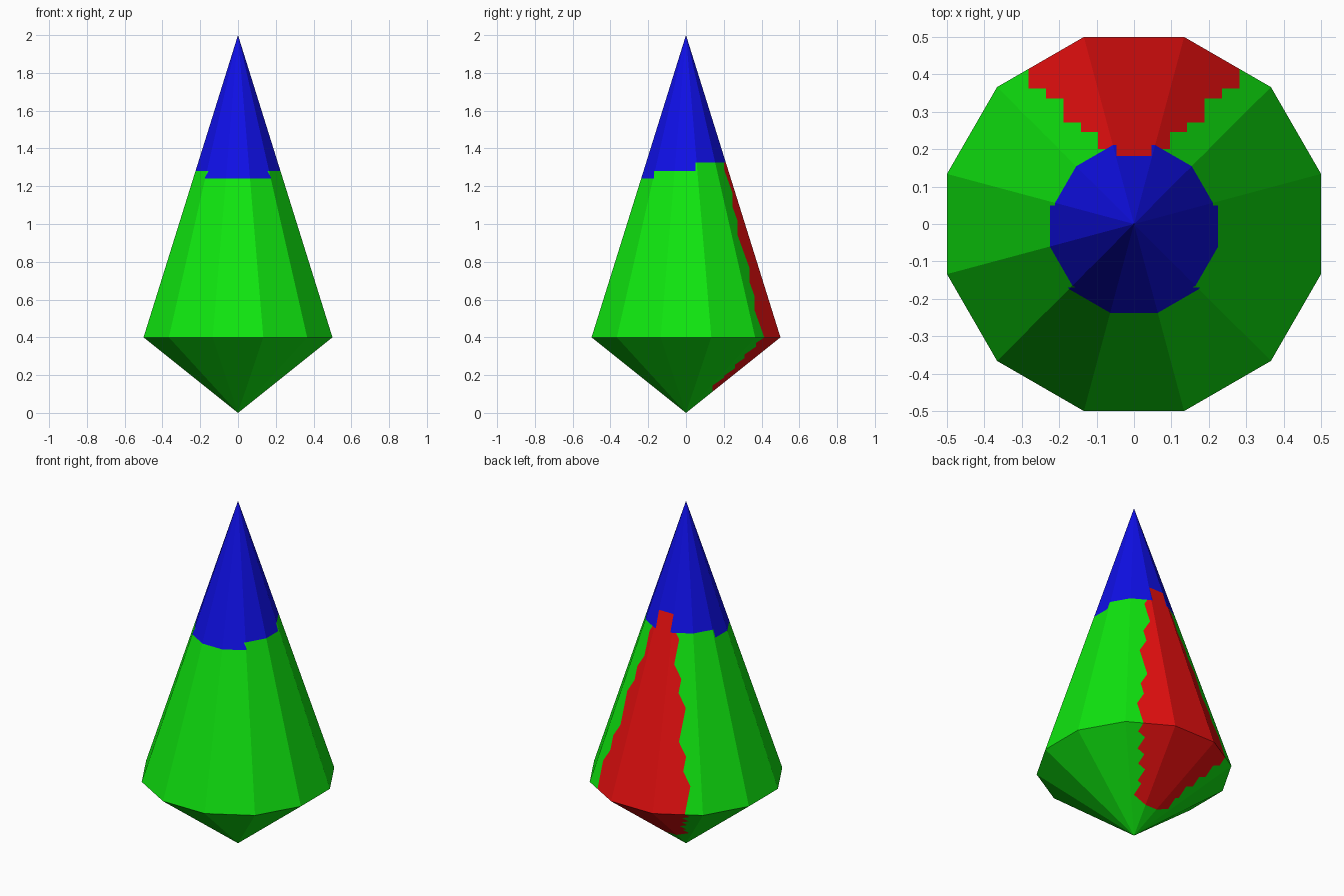
import bpy, bmesh, math
from mathutils import Vector

if "Cube" in bpy.data.objects:
    bpy.data.objects.remove(bpy.data.objects["Cube"])

SIDES, APOTHEM, GIRDLE, TOP = 12, 0.5, 0.4, 2.0
RADIUS = APOTHEM / math.cos(math.pi / SIDES)

# Stepped red wedge on the back: (from y, half width), above and below the girdle
UPPER = [(0.18, 0.047), (0.20, 0.096), (0.246, 0.142), (0.272, 0.189), (0.335, 0.235), (0.362, 0.282)]
LOWER = [(0.14, 0.118), (0.20, 0.142), (0.26, 0.189), (0.31, 0.235), (0.37, 0.282)]
# Stepped lower edge of the blue tip: (from y, height)
TIP = [(-1.0, 1.24), (-0.17, 1.28), (0.05, 1.325)]
TIP_NOTCH = 1.42


def step(table, y):
    value = None
    for start, v in table:
        if y >= start:
            value = v
    return value


def material(name, rgb):
    m = bpy.data.materials.new(name)
    m.diffuse_color = (*rgb, 1)
    m.use_nodes = True
    m.node_tree.nodes["Principled BSDF"].inputs["Base Color"].default_value = m.diffuse_color
    return m


def colour_index(c):
    half = step(UPPER if c.z > GIRDLE else LOWER, c.y)
    in_wedge = half is not None and abs(c.x) < half
    tip_edge = step(TIP, c.y)
    if c.y > 0 and abs(c.x) < 0.047:
        tip_edge = TIP_NOTCH
    if c.z > tip_edge:
        return 1
    return 2 if in_wedge else 0


# Twelve-sided double cone
bm = bmesh.new()
ring = []
for i in range(SIDES):
    a = 2 * math.pi * (i + 0.5) / SIDES
    ring.append(bm.verts.new((RADIUS * math.cos(a), RADIUS * math.sin(a), GIRDLE)))
apex, foot = bm.verts.new((0, 0, TOP)), bm.verts.new((0, 0, 0))
for a, b in zip(ring, ring[1:] + ring[:1]):
    bm.faces.new((a, b, apex))
    bm.faces.new((b, a, foot))

# Cut along every colour boundary
cuts = [("Y", y) for y, _ in UPPER + LOWER + TIP[1:]] + [("Y", 0)]
cuts += [("Z", z) for _, z in TIP] + [("Z", TIP_NOTCH)]
cuts += [("X", s * w) for w in sorted({w for _, w in UPPER + LOWER}) for s in (1, -1)]
for axis, d in cuts:
    n = Vector([float(axis == k) for k in "XYZ"])
    bmesh.ops.bisect_plane(bm, geom=bm.verts[:] + bm.edges[:] + bm.faces[:],
                           plane_co=n * d, plane_no=n, dist=1e-5)

# Colour by position
for f in bm.faces:
    f.material_index = colour_index(f.calc_center_median())
    f.smooth = False

mesh = bpy.data.meshes.new("faceted_spike")
bm.to_mesh(mesh)
bm.free()
for name, rgb in (("green", (0.005, 0.8, 0.005)), ("blue", (0.005, 0.005, 0.8)), ("red", (0.8, 0.005, 0.005))):
    mesh.materials.append(material(name, rgb))
bpy.context.collection.objects.link(bpy.data.objects.new("faceted_spike", mesh))
